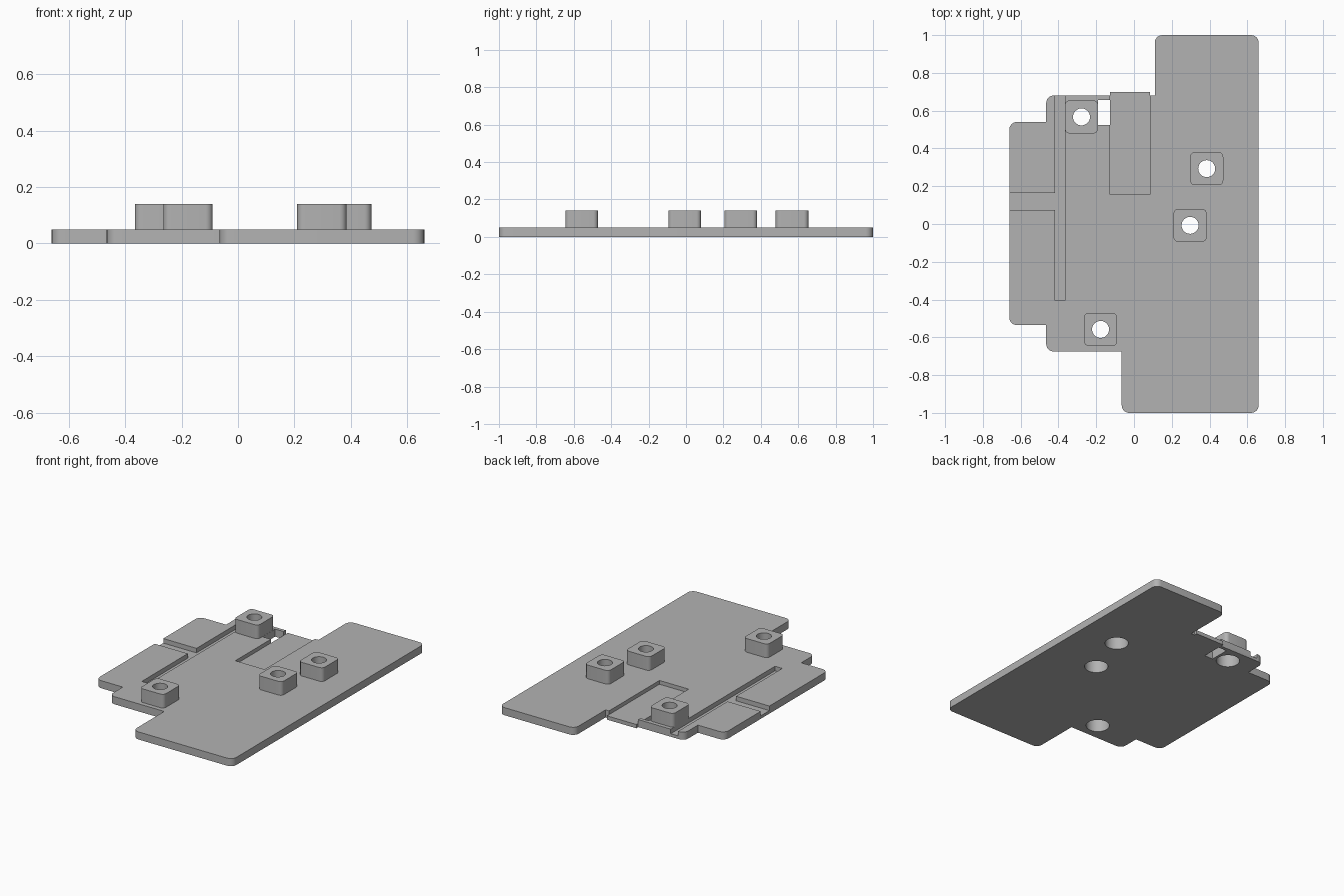
import bpy, bmesh, math
from mathutils import Vector

old = bpy.data.objects.get("Cube")
if old:
    bpy.data.objects.remove(old, do_unlink=True)

THICK, TOP = 0.05, 0.14
grey = bpy.data.materials.new("plain grey")
grey.use_nodes = True
colour = (0.45, 0.45, 0.45, 1)
grey.diffuse_color = colour
grey.node_tree.nodes["Principled BSDF"].inputs["Base Color"].default_value = colour


def rounded(points, radius, steps=6):
    """Counter-clockwise outline with its convex corners rounded."""
    out = []
    for i, p in enumerate(points):
        p = Vector(p)
        a = (Vector(points[i - 1]) - p).normalized()
        b = (Vector(points[(i + 1) % len(points)]) - p).normalized()
        if radius == 0 or a.x * b.y - a.y * b.x > 0:
            out.append(p)
            continue
        centre = p + (a + b) * radius
        for k in range(steps + 1):
            t = k / steps * math.pi / 2
            out.append(centre - b * radius * math.cos(t) - a * radius * math.sin(t))
    return out


def prism(name, outline, z0, z1):
    bm = bmesh.new()
    face = bm.faces.new([bm.verts.new((p[0], p[1], z0)) for p in outline])
    top = bmesh.ops.extrude_face_region(bm, geom=[face])["geom"]
    bmesh.ops.translate(bm, vec=(0, 0, z1 - z0),
                        verts=[v for v in top if isinstance(v, bmesh.types.BMVert)])
    bmesh.ops.recalc_face_normals(bm, faces=bm.faces)
    mesh = bpy.data.meshes.new(name)
    bm.to_mesh(mesh)
    bm.free()
    mesh.materials.append(grey)
    obj = bpy.data.objects.new(name, mesh)
    bpy.context.collection.objects.link(obj)
    return obj


def rect(x0, x1, y0, y1):
    return [(x0, y0), (x1, y0), (x1, y1), (x0, y1)]


def circle(x, y, r, n=32):
    return [(x + r * math.cos(k * math.tau / n), y + r * math.sin(k * math.tau / n))
            for k in range(n)]


def combine(target, tool, operation="DIFFERENCE"):
    mod = target.modifiers.new("cut", "BOOLEAN")
    mod.operation, mod.solver, mod.object = operation, "EXACT", tool
    bpy.context.view_layer.objects.active = target
    bpy.ops.object.modifier_apply(modifier=mod.name)


def discard(obj):
    bpy.data.objects.remove(obj, do_unlink=True)


# Stepped base plate with rounded outer corners
half = [(-0.065, -1), (0.66, -1), (0.66, 1), (0.11, 1), (0.11, 0.68), (-0.465, 0.68),
        (-0.465, 0.54), (-0.66, 0.54), (-0.66, -0.535), (-0.465, -0.535),
        (-0.465, -0.675), (-0.065, -0.675)]
plate = prism("base_plate", rounded(half, 0.04), 0, THICK)

# Tongue that carries the connector recess past the rear edge
tongue = prism("tongue", rect(-0.128, 0.085, 0.6, 0.70), 0, THICK)
combine(plate, tongue, "UNION")
discard(tongue)

# Connector recess, cable grooves and the open slot beside the rear post
cuts = [(rect(-0.128, 0.085, 0.155, 0.8), 0.025),
        (rect(-0.418, -0.365, -0.405, 0.8), 0.02),
        (rect(-0.8, -0.4, 0.075, 0.165), 0.02),
        (rect(-0.19, -0.128, 0.525, 0.657), -0.1)]
for outline, floor in cuts:
    cutter = prism("cutter", outline, floor, 0.3)
    combine(plate, cutter)
    discard(cutter)

# Square posts, each with a screw hole and a wider counterbore from below
posts = {"rear_post": (-0.278, 0.567), "right_post": (0.385, 0.293),
         "middle_post": (0.297, -0.007), "front_post": (-0.177, -0.558)}
parts = [plate]
for name, (x, y) in posts.items():
    s = 0.0875
    post = prism(name, rounded(rect(x - s, x + s, y - s, y + s), 0.025), THICK, TOP)
    for radius, top in ((0.072, 0.09), (0.045, 0.3)):
        cutter = prism("cutter", circle(x, y, radius), -0.1, top)
        combine(post, cutter)
        combine(plate, cutter)
        discard(cutter)
    parts.append(post)

# Smooth the rounded corners and holes, keep the edges sharp
bpy.ops.object.select_all(action="DESELECT")
for obj in parts:
    obj.select_set(True)
bpy.context.view_layer.objects.active = plate
bpy.ops.object.shade_smooth_by_angle(angle=math.radians(30))
